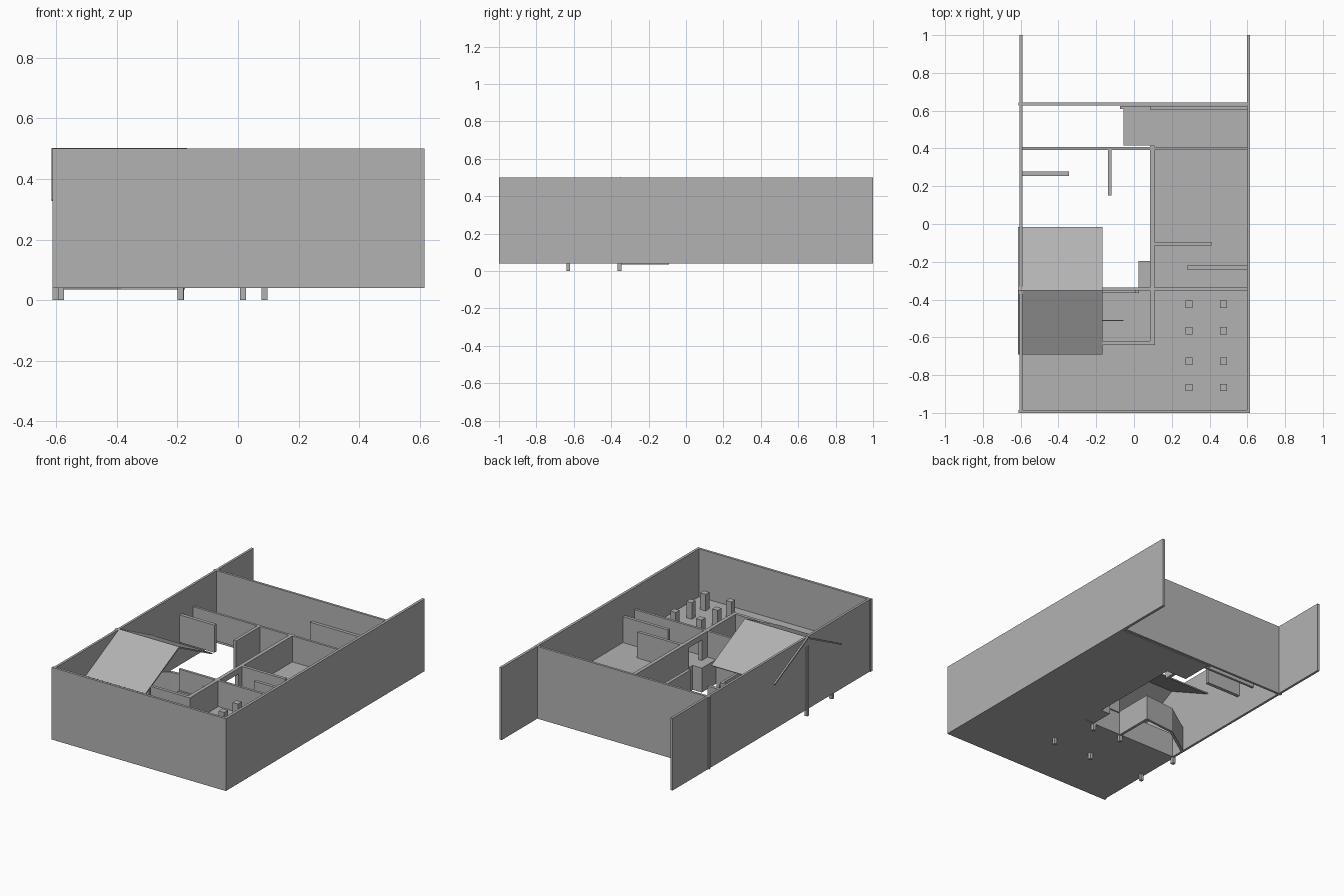
import bpy, bmesh

if "Cube" in bpy.data.objects:
    bpy.data.objects.remove(bpy.data.objects["Cube"])

BASE, FLOOR, TOP = 0.04, 0.195, 0.36
grey = bpy.data.materials.new("dark_grey")
grey.diffuse_color = (0.45, 0.45, 0.45, 1)
grey.use_nodes = True
grey.node_tree.nodes["Principled BSDF"].inputs["Base Color"].default_value = grey.diffuse_color


def box(name, x0, x1, y0, y1, z0, z1):
    bm = bmesh.new()
    bmesh.ops.create_cube(bm, size=1)
    for v in bm.verts:
        v.co.x = x1 if v.co.x > 0 else x0
        v.co.y = y1 if v.co.y > 0 else y0
        v.co.z = z1 if v.co.z > 0 else z0
    return finish(name, bm)


def finish(name, bm):
    bmesh.ops.recalc_face_normals(bm, faces=bm.faces)
    me = bpy.data.meshes.new(name)
    bm.to_mesh(me)
    bm.free()
    me.materials.append(grey)
    ob = bpy.data.objects.new(name, me)
    bpy.context.collection.objects.link(ob)
    return ob


def extrude(name, pts, vec):
    bm = bmesh.new()
    f = bm.faces.new([bm.verts.new(p) for p in pts])
    r = bmesh.ops.extrude_face_region(bm, geom=[f])
    verts = [g for g in r["geom"] if isinstance(g, bmesh.types.BMVert)]
    bmesh.ops.translate(bm, verts=verts, vec=vec)
    return finish(name, bm)


# Tall outer walls
box("left_outer_wall", -0.605, -0.59, -1, 1, BASE, 0.5)
box("right_outer_wall", 0.598, 0.615, -1, 1, BASE, 0.5)
box("front_outer_wall", -0.612, 0.612, -1, -0.984, BASE, 0.5)
box("back_outer_wall", -0.612, 0.6, 0.627, 0.642, BASE, 0.5)

# Raised floor around the open yard
outline = [(-0.6, -0.99), (0.605, -0.99), (0.605, 0.62), (-0.055, 0.62),
           (-0.055, 0.415), (0.09, 0.415), (0.09, -0.345), (-0.6, -0.345)]
extrude("raised_floor", [(x, y, BASE) for x, y in outline], (0, 0, FLOOR - BASE))

# Inner walls: x0, x1, y0, y1
walls = {
    "middle_wall": (-0.17, 0.6, -0.353, -0.337),
    "rear_room_wall": (-0.59, 0.6, 0.392, 0.407),
    "porch_front_wall": (-0.17, 0.11, -0.64, -0.62),
    "porch_side_wall": (0.085, 0.108, -0.62, -0.35),
    "yard_wall_front": (0.085, 0.108, -0.337, -0.28),
    "yard_wall_back": (0.085, 0.108, -0.15, 0.415),
    "yard_left_stub": (-0.59, -0.345, 0.255, 0.277),
    "yard_rear_stub": (-0.138, -0.118, 0.15, 0.392),
    "room_left_stub": (0.108, 0.41, -0.115, -0.095),
    "room_right_stub": (0.28, 0.6, -0.24, -0.22),
    "rear_back_wall": (0.085, 0.6, 0.605, 0.625),
}
for name, (x0, x1, y0, y1) in walls.items():
    box(name, x0, x1, y0, y1, FLOOR - 0.01, TOP)
box("door_lintel", 0.085, 0.108, -0.28, -0.15, 0.325, TOP)
box("rear_sill", -0.075, 0.085, 0.608, 0.625, BASE, FLOOR + 0.005)
box("door_landing", 0.025, 0.09, -0.34, -0.195, BASE, FLOOR)
box("porch_beam", -0.17, 0.025, -0.365, -0.353, FLOOR - 0.02, FLOOR + 0.03)
box("porch_rail", -0.17, -0.055, -0.513, -0.508, FLOOR, FLOOR + 0.02)

# Short pillars in two rows
for x in (0.292, 0.474):
    for y in (-0.425, -0.565, -0.727, -0.866):
        box("pillar", x - 0.019, x + 0.019, y - 0.019, y + 0.019, FLOOR, 0.3)

# Porch posts
for x, y, z in ((-0.585, -0.63, 0.35), (-0.19, -0.63, 0.35), (0.088, -0.63, TOP),
                (-0.602, -0.355, 0.44), (-0.188, -0.355, FLOOR), (0.017, -0.355, 0.3)):
    box("porch_post", x - 0.01, x + 0.01, y - 0.01, y + 0.01, 0, z)

# Pitched porch roof
prof = [(-0.69, 0.333), (-0.352, 0.502), (-0.015, 0.333),
        (-0.02, 0.327), (-0.352, 0.492), (-0.685, 0.327)]
extrude("porch_roof", [(-0.615, y, z) for y, z in prof], (0.447, 0, 0))

# Low yard wall under the rear slope of the roof
outer = [(-0.175, -0.35), (-0.175, -0.09), (-0.39, -0.11), (-0.595, -0.25)]
inner = [(-0.595, -0.27), (-0.385, -0.127), (-0.192, -0.107), (-0.192, -0.35)]
extrude("low_yard_wall", [(x, y, 0.036) for x, y in outer + inner], (0, 0, 0.16))
